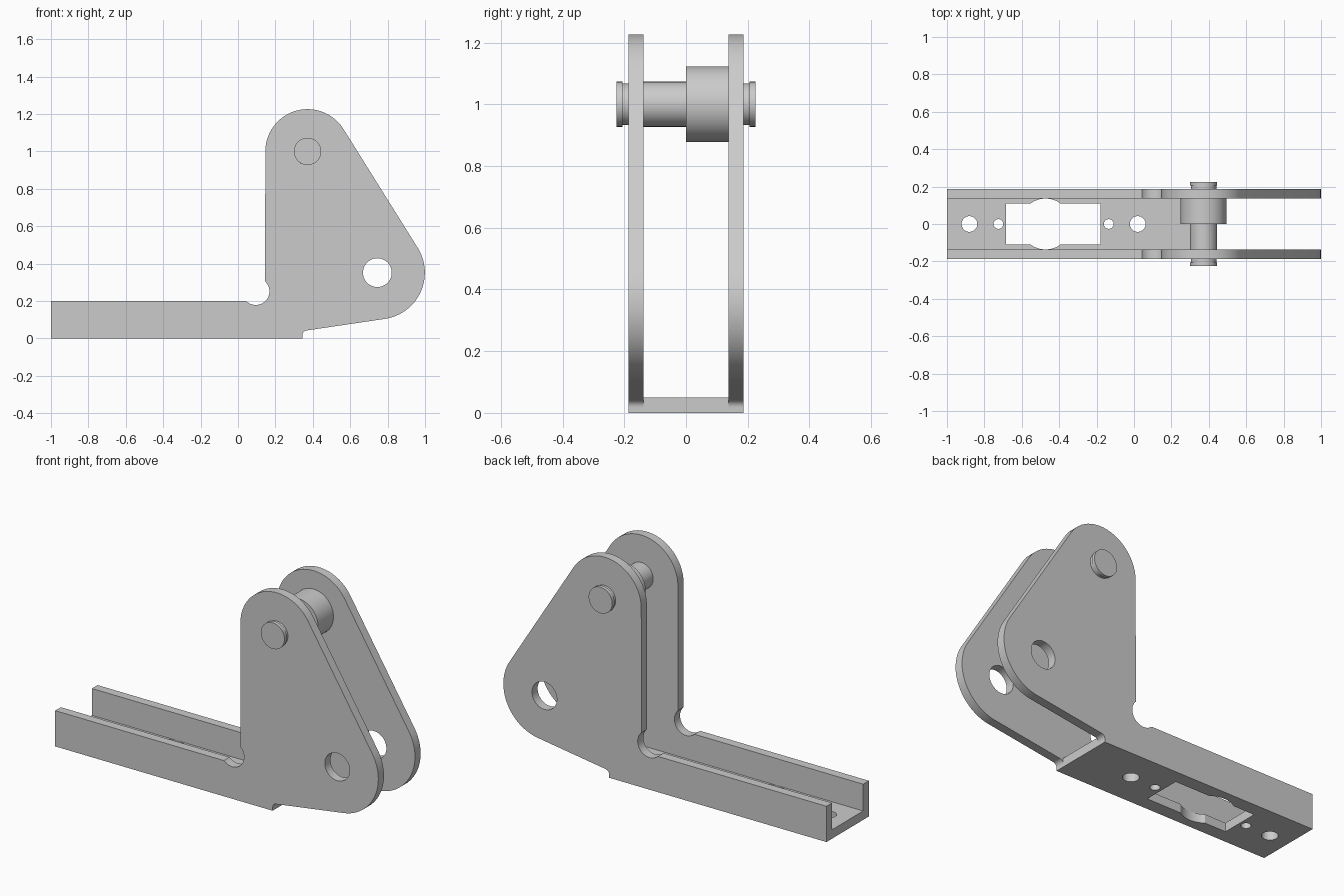
import bpy, bmesh
from math import cos, sin, radians, pi
from mathutils import Matrix

if "Cube" in bpy.data.objects:
    bpy.data.objects.remove(bpy.data.objects["Cube"])


def arc(cx, cy, r, a0, a1, n=24):
    return [(cx + r * cos(radians(a0 + (a1 - a0) * i / n)),
             cy + r * sin(radians(a0 + (a1 - a0) * i / n))) for i in range(n + 1)]


def circle(cx, cy, r, n=48):
    return arc(cx, cy, r, 0, 360, n)[:-1]


def finish(name, mesh):
    obj = bpy.data.objects.new(name, mesh)
    bpy.context.collection.objects.link(obj)
    bpy.ops.object.select_all(action='DESELECT')
    obj.select_set(True)
    bpy.context.view_layer.objects.active = obj
    bpy.ops.object.shade_smooth_by_angle(angle=radians(30))
    return obj


def sheet(name, loops, thickness, matrix):
    """Flat plate: first loop is the outline, the others are holes."""
    curve = bpy.data.curves.new(name + "_outline", 'CURVE')
    curve.dimensions = '2D'
    curve.fill_mode = 'BOTH'
    curve.extrude = thickness / 2
    for pts in loops:
        s = curve.splines.new('POLY')
        s.points.add(len(pts) - 1)
        for p, (x, y) in zip(s.points, pts):
            p.co = (x, y, 0, 1)
        s.use_cyclic_u = True
    temp = bpy.data.objects.new(name + "_temp", curve)
    bpy.context.collection.objects.link(temp)
    dg = bpy.context.evaluated_depsgraph_get()
    mesh = bpy.data.meshes.new_from_object(temp.evaluated_get(dg))
    bpy.data.objects.remove(temp)
    bpy.data.curves.remove(curve)
    bm = bmesh.new()
    bm.from_mesh(mesh)
    bmesh.ops.remove_doubles(bm, verts=bm.verts, dist=1e-5)
    bmesh.ops.recalc_face_normals(bm, faces=bm.faces)
    bm.to_mesh(mesh)
    bm.free()
    mesh.transform(matrix)
    return finish(name, mesh)


def lathe(name, profile, x, z, n=64):
    """Solid of (y, radius) rings turned about an axis along y."""
    bm = bmesh.new()
    rings = [[bm.verts.new((x + r * cos(2 * pi * i / n), y, z + r * sin(2 * pi * i / n)))
              for i in range(n)] for y, r in profile]
    for a, b in zip(rings, rings[1:]):
        for i in range(n):
            j = (i + 1) % n
            bm.faces.new((a[i], a[j], b[j], b[i]))
    bm.faces.new(rings[0])
    bm.faces.new(rings[-1])
    bmesh.ops.recalc_face_normals(bm, faces=bm.faces)
    mesh = bpy.data.meshes.new(name)
    bm.to_mesh(mesh)
    bm.free()
    return finish(name, mesh)


PIN_X, PIN_Z, PIN_R = 0.372, 1.0, 0.073
T, OUT = 0.05, 0.187            # sheet thickness, outer half width

# Side plates: low rail rising into a rounded triangular ear
side = [(-1, 0), (0.345, 0)]
side += arc(0.370, 0.018, 0.025, 180, 98, 8)
side += arc(0.749, 0.352, 0.25, -81.3, 32)
side += arc(PIN_X, PIN_Z, 0.226, 32, 180)
side += arc(0.095, 0.252, 0.073, 46.7, -134.5)
side += [(-1, 0.2)]
side_loops = [side, circle(0.745, 0.352, 0.077), circle(PIN_X, PIN_Z, PIN_R)]
for label, s in (("front", -1), ("back", 1)):
    sheet(label + "_side_plate", side_loops, T,
          Matrix.Translation((0, s * (OUT - T / 2), 0)) @ Matrix.Rotation(pi / 2, 4, 'X'))

# Base floor with slot and screw holes
w = OUT - T
slot = [(-0.685, -0.11)] + arc(-0.473, 0, 0.136, 234, 306, 16) + [(-0.178, -0.11)]
slot += [(-0.178, 0.11)] + arc(-0.473, 0, 0.136, 54, 126, 16) + [(-0.685, 0.11)]
floor_loops = [[(-1, -w), (0.345, -w), (0.345, w), (-1, w)], slot]
floor_loops += [circle(x, 0, r) for x, r in
                ((-0.88, 0.042), (-0.725, 0.026), (-0.135, 0.026), (0.02, 0.042))]
sheet("base_floor", floor_loops, T, Matrix.Translation((0, 0, T / 2)))

# Pivot pin with grooved ends and a thick collar on the back half
lathe("pivot_pin", [(-0.225, PIN_R), (-0.205, PIN_R), (-0.205, 0.068), (-OUT, 0.068),
                    (-OUT, PIN_R), (0, PIN_R), (0, 0.123), (w, 0.123), (w, PIN_R),
                    (OUT, PIN_R), (OUT, 0.068), (0.205, 0.068), (0.205, PIN_R),
                    (0.225, PIN_R)], PIN_X, PIN_Z)
